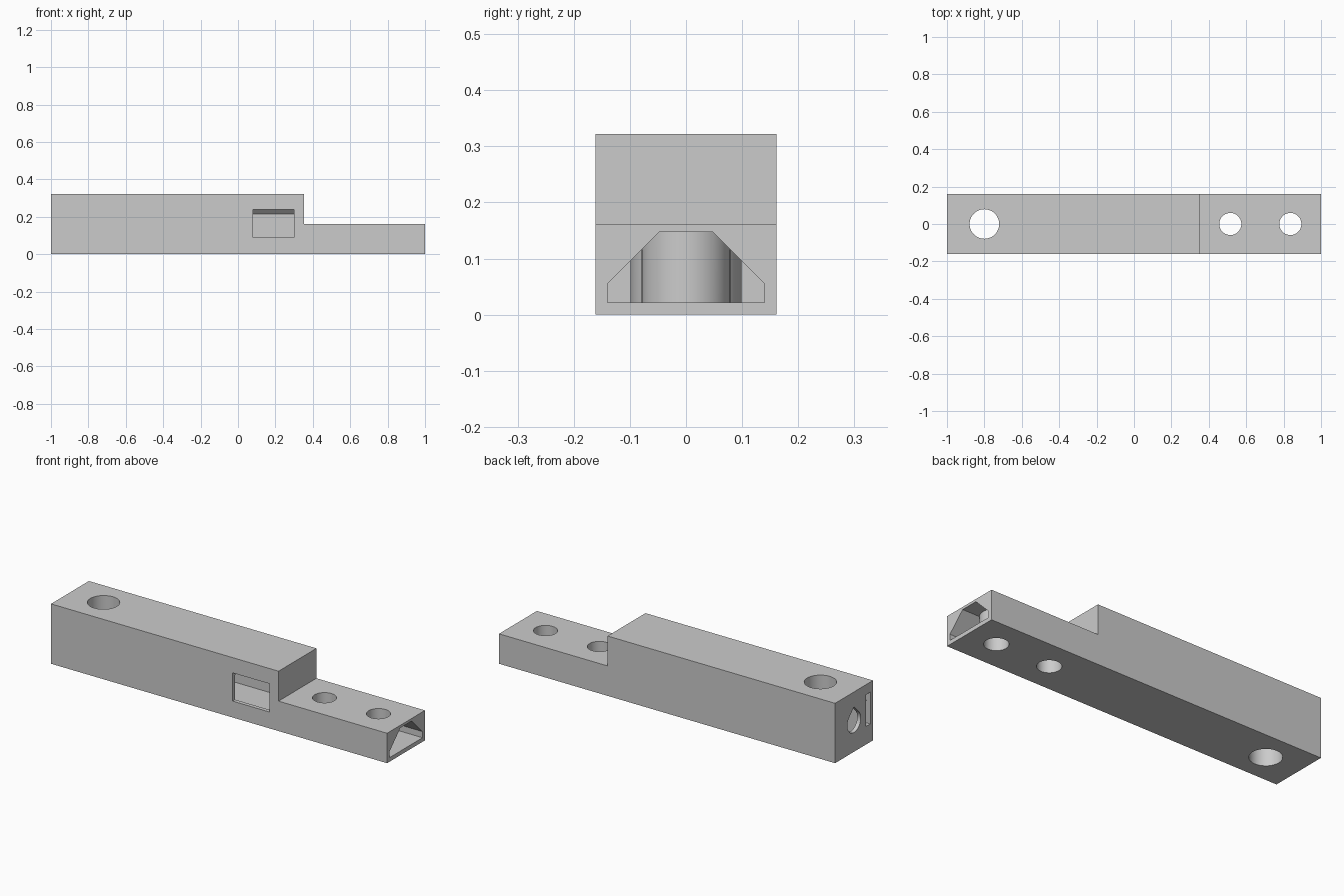
import bpy
import bmesh
import math
from mathutils import Vector

cube = bpy.data.objects.get("Cube")
if cube:
    bpy.data.objects.remove(cube, do_unlink=True)

HALF, WALL = 0.161, 0.022
TALL, LOW, STEP = 0.322, 0.161, 0.354
INNER = HALF - 0.021

grey = bpy.data.materials.new("plain grey")
grey.use_nodes = True
grey.diffuse_color = (0.6, 0.6, 0.6, 1)
grey.node_tree.nodes["Principled BSDF"].inputs["Base Color"].default_value = (0.6, 0.6, 0.6, 1)


def prism(name, points, offset):
    """Extrude a closed 3D outline along offset."""
    bm = bmesh.new()
    face = bm.faces.new([bm.verts.new(p) for p in points])
    new = bmesh.ops.extrude_face_region(bm, geom=[face])["geom"]
    bmesh.ops.translate(bm, vec=Vector(offset),
                        verts=[v for v in new if isinstance(v, bmesh.types.BMVert)])
    bmesh.ops.recalc_face_normals(bm, faces=bm.faces)
    mesh = bpy.data.meshes.new(name)
    bm.to_mesh(mesh)
    bm.free()
    mesh.materials.append(grey)
    obj = bpy.data.objects.new(name, mesh)
    bpy.context.collection.objects.link(obj)
    return obj


def along_x(name, profile, x0, x1):
    return prism(name, [(x0, y, z) for y, z in profile], (x1 - x0, 0, 0))


def box(name, x0, x1, y0, y1, z0, z1):
    return along_x(name, [(y0, z0), (y1, z0), (y1, z1), (y0, z1)], x0, x1)


def cylinder(name, x, r, z0, z1, n=64):
    ring = [(x + r * math.cos(2 * math.pi * i / n), r * math.sin(2 * math.pi * i / n), z0)
            for i in range(n)]
    return prism(name, ring, (0, 0, z1 - z0))


def combine(target, tool, operation):
    mod = target.modifiers.new("cut", "BOOLEAN")
    mod.operation, mod.solver, mod.object = operation, "EXACT", tool
    bpy.context.view_layer.objects.active = target
    bpy.ops.object.modifier_apply(modifier=mod.name)
    bpy.data.objects.remove(tool, do_unlink=True)


def cavity(height):
    """Hollow section with a sloping roof."""
    roof, spring = height - 0.014, height - 0.106
    if height == TALL:
        roof = height - 0.016
    flat = INNER - (roof - spring)
    return [(-INNER, WALL), (INNER, WALL), (INNER, spring),
            (flat, roof), (-flat, roof), (-INNER, spring)]


# Stepped outer housing
housing = prism("housing", [(-1, -HALF, 0), (1, -HALF, 0), (1, -HALF, LOW),
                            (STEP, -HALF, LOW), (STEP, -HALF, TALL), (-1, -HALF, TALL)],
                (0, 2 * HALF, 0))

# Hollow interior, open at the low end
combine(housing, along_x("tall_cavity", cavity(TALL), -0.979, STEP - 0.021), "DIFFERENCE")
combine(housing, along_x("low_cavity", cavity(LOW), 0.2, 1.1), "DIFFERENCE")

# Screw posts and their through holes
for x, r, height in ((-0.8, 0.079, TALL), (0.515, 0.059, LOW), (0.836, 0.059, LOW)):
    combine(housing, cylinder("post", x, r + 0.02, 0.01, height - 0.006), "UNION")
    combine(housing, cylinder("hole", x, r, -0.1, height + 0.1), "DIFFERENCE")

# Side window in the front wall
combine(housing, box("window", 0.08, 0.3, -0.3, -0.1, 0.088, 0.24), "DIFFERENCE")

# Teardrop hole and narrow slot in the closed end
r, cz = 0.057, 0.161
arc = [math.radians(135 + 270 * i / 48) for i in range(49)]
drop = [(r * math.cos(a), cz + r * math.sin(a)) for a in arc]
drop.append((0, cz + r * math.sqrt(2)))
combine(housing, along_x("teardrop", drop, -1.1, -0.94), "DIFFERENCE")
combine(housing, box("slot", -1.1, -0.94, -0.138, -0.1, 0.097, 0.268), "DIFFERENCE")

bpy.ops.object.select_all(action="DESELECT")
housing.select_set(True)
bpy.context.view_layer.objects.active = housing
bpy.ops.object.shade_smooth_by_angle(angle=math.radians(30))
